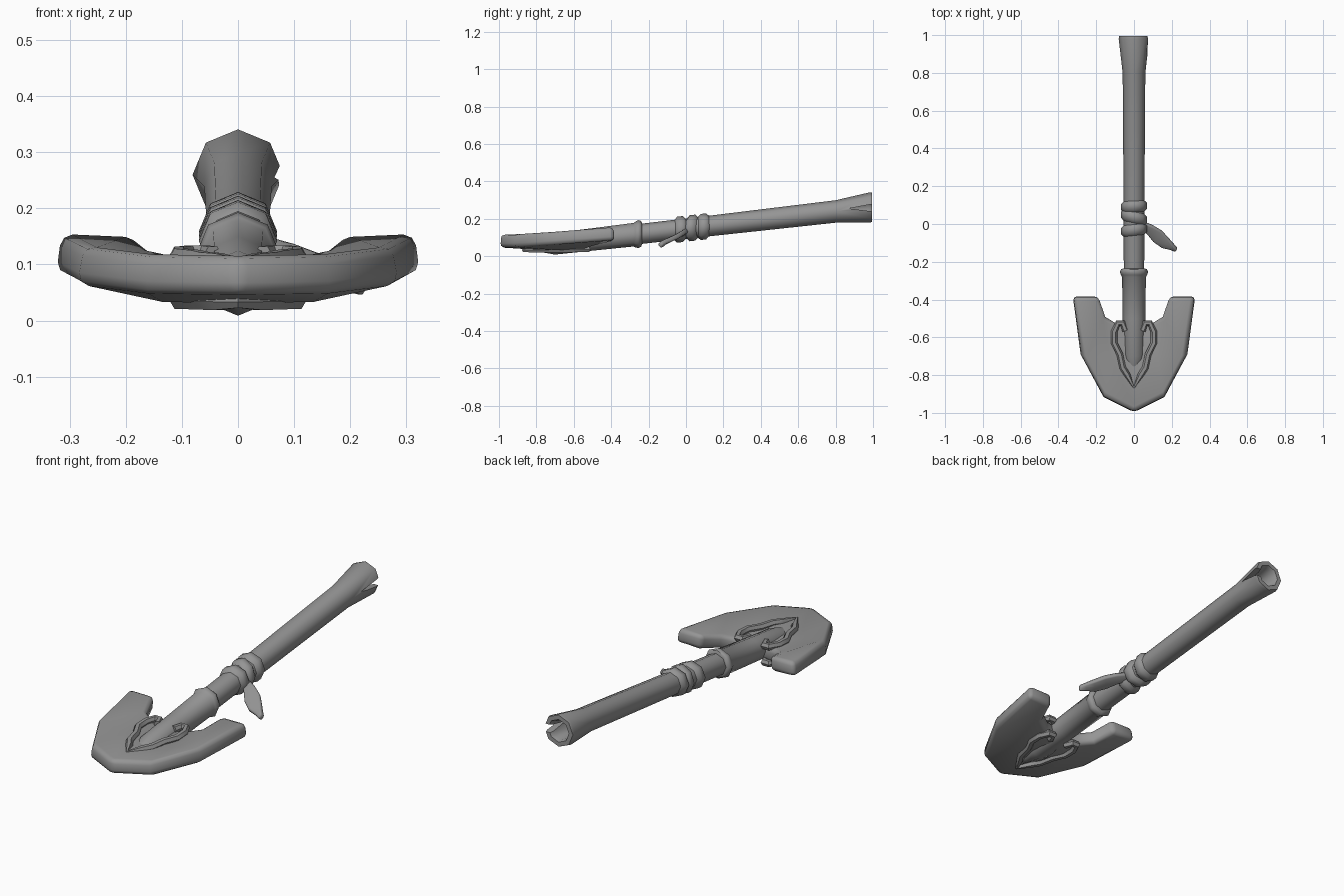
import bpy, bmesh, math
from mathutils import Vector

if "Cube" in bpy.data.objects:
    bpy.data.objects.remove(bpy.data.objects["Cube"])

GREY = (0.3, 0.3, 0.3, 1)
grey = bpy.data.materials.new("plain grey")
grey.use_nodes = True
grey.diffuse_color = GREY
grey.node_tree.nodes["Principled BSDF"].inputs["Base Color"].default_value = GREY


def finish(obj, angle=50):
    obj.data.materials.clear()
    obj.data.materials.append(grey)
    bpy.ops.object.select_all(action="DESELECT")
    obj.select_set(True)
    bpy.context.view_layer.objects.active = obj
    bpy.ops.object.shade_smooth_by_angle(angle=math.radians(angle))
    return obj


def mesh_object(name, verts, faces):
    mesh = bpy.data.meshes.new(name)
    mesh.from_pydata(verts, [], faces)
    bm = bmesh.new()
    bm.from_mesh(mesh)
    bmesh.ops.recalc_face_normals(bm, faces=bm.faces)
    bm.to_mesh(mesh)
    bm.free()
    obj = bpy.data.objects.new(name, mesh)
    bpy.context.collection.objects.link(obj)
    return obj


def axis_z(y):
    """Height of the sloping shaft's centre line."""
    return 0.147 + 0.115 * y


def lathe(name, profile, sides=8, slant=0.0, closed=False):
    """Rings of (y, radius) along the sloping shaft."""
    verts, faces = [], []
    for y, r in profile:
        for i in range(sides):
            a = math.tau * i / sides
            dx, dz = r * math.sin(a), r * math.cos(a)
            verts.append((dx, y + slant * dx, axis_z(y) + dz))
    n = len(profile)
    for k in range(n if closed else n - 1):
        for i in range(sides):
            j, m = (i + 1) % sides, (k + 1) % n
            faces.append((k * sides + i, k * sides + j, m * sides + j, m * sides + i))
    if not closed:
        faces += [tuple(range(sides)), tuple(range((n - 1) * sides, n * sides))]
    return mesh_object(name, verts, faces)


def thicken(obj, thickness, bevel, segments=2):
    solid = obj.modifiers.new("thickness", "SOLIDIFY")
    solid.thickness, solid.offset = thickness, 0
    solid.use_even_offset = True
    round_off = obj.modifiers.new("rounded rim", "BEVEL")
    round_off.width, round_off.segments = bevel, segments
    round_off.limit_method, round_off.angle_limit = "ANGLE", math.radians(50)


# Handle with flared, hollow end
handle = finish(lathe("handle", [
    (-0.3, 0.054), (0.1, 0.055), (0.8, 0.06), (0.98, 0.081),
    (0.995, 0.078), (0.995, 0.056), (0.975, 0.048), (0.86, 0.04)]))

# Split in the side of the handle end
wedge = [(0.87, 0.255), (1.03, 0.235), (1.03, 0.285)]
cutter = mesh_object("split_cutter", [(x, y, z) for x in (0.02, 0.13) for y, z in wedge],
                     [(0, 1, 2), (3, 4, 5), (0, 1, 4, 3), (1, 2, 5, 4), (2, 0, 3, 5)])
cutter.hide_render = True
cutter.hide_set(True)
cut = handle.modifiers.new("split", "BOOLEAN")
cut.operation, cut.object, cut.solver = "DIFFERENCE", cutter, "EXACT"

# Socket tapering into the blade, with a collar at its mouth
finish(lathe("socket", [
    (-0.235, 0.056), (-0.24, 0.069), (-0.255, 0.075), (-0.27, 0.069),
    (-0.28, 0.063), (-0.5, 0.06), (-0.7, 0.058), (-0.78, 0.035), (-0.86, 0.006)]))

# Cord wraps
for name, y, slant in (("rear_wrap", 0.093, 0.05), ("middle_wrap", 0.035, -0.2),
                       ("front_wrap", -0.032, 0.1)):
    ring = [(y + 0.03 * math.cos(a), 0.054 + 0.018 * math.sin(a))
            for a in (math.tau * k / 6 for k in range(6))]
    finish(lathe(name, ring, slant=slant, closed=True))

# Dished blade, one half mirrored
blade = mesh_object("blade", [
    (0, -0.995, 0.082), (0.16, -0.915, 0.085), (0.28, -0.69, 0.1), (0.322, -0.385, 0.12),
    (0.19, -0.385, 0.12), (0.155, -0.49, 0.09), (0.09, -0.53, 0.075), (0, -0.55, 0.066),
    (0, -0.75, 0.066), (0.13, -0.7, 0.068)],
    [(0, 1, 9, 8), (1, 2, 9), (2, 3, 4, 5), (2, 5, 9), (9, 5, 6), (9, 6, 7, 8)])
mirror = blade.modifiers.new("mirror", "MIRROR")
mirror.use_clip = True
thicken(blade, 0.07, 0.02)
finish(blade)

# Looped ornament above and below the blade
half = [(0.045, -0.565), (0.06, -0.525), (0.085, -0.525), (0.105, -0.57), (0.105, -0.63),
        (0.075, -0.69), (0.06, -0.76), (0.035, -0.8)]
path = [(-x, y) for x, y in half] + [(0, -0.865)] + [(x, y) for x, y in reversed(half)]
for name, z0, slope in (("upper_ornament", 0.102, 0.05), ("lower_ornament", 0.033, 0.01)):
    curve = bpy.data.curves.new(name, "CURVE")
    curve.dimensions = "3D"
    curve.bevel_depth, curve.bevel_resolution = 0.017, 1
    curve.use_fill_caps = True
    spline = curve.splines.new("POLY")
    spline.points.add(len(path) - 1)
    for point, (x, y) in zip(spline.points, path):
        point.co = (x, y, z0 + slope * (y + 0.865), 1)
        point.radius = 0.7 if y < -0.8 else 1
    obj = bpy.data.objects.new(name, curve)
    bpy.context.collection.objects.link(obj)
    bpy.ops.object.select_all(action="DESELECT")
    obj.select_set(True)
    bpy.context.view_layer.objects.active = obj
    bpy.ops.object.convert(target="MESH")
    finish(bpy.context.object)

# Leaf hanging from the wraps
spine = [((0.04, 0.0), 0.014), ((0.085, -0.03), 0.026), ((0.125, -0.065), 0.036),
         ((0.165, -0.1), 0.03), ((0.2, -0.12), 0.014), ((0.225, -0.138), 0.005)]
across = Vector((0.62, 0.78))
verts = []
for centre, width in spine:
    for side in (-1, 0, 1):
        p = Vector(centre) + across * width * side
        verts.append((p.x, p.y, 0.132 + 0.52 * centre[1] + 0.012 * side))
faces = [(3 * k + s, 3 * k + s + 1, 3 * k + s + 4, 3 * k + s + 3)
         for k in range(len(spine) - 1) for s in (0, 1)]
leaf = mesh_object("leaf", verts, faces)
thicken(leaf, 0.026, 0.008)
finish(leaf)
